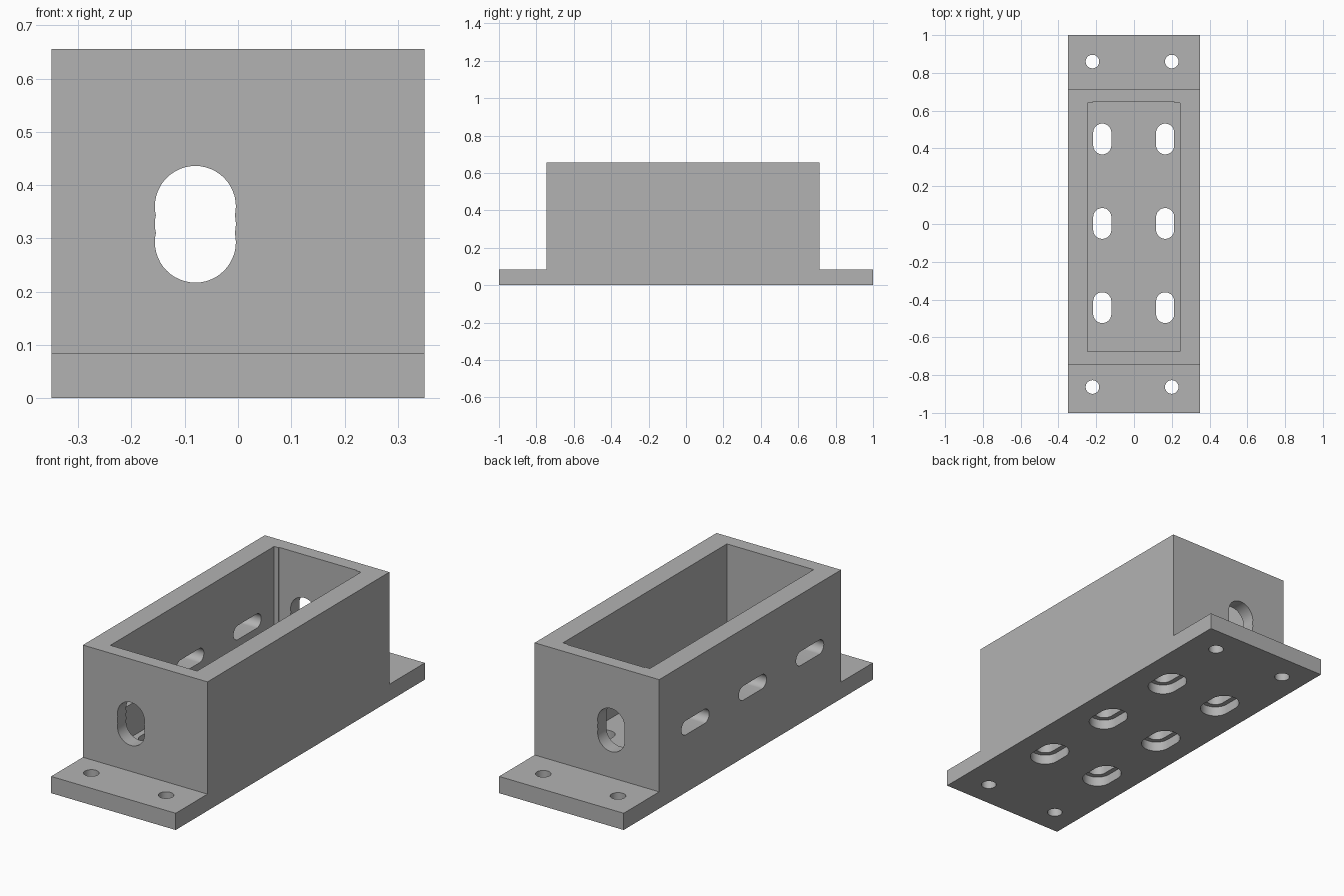
import bpy, bmesh, math
from mathutils import Matrix, Vector

if "Cube" in bpy.data.objects:
    bpy.data.objects.remove(bpy.data.objects["Cube"], do_unlink=True)

grey = bpy.data.materials.new("plain grey")
grey.use_nodes = True
colour = (0.45, 0.45, 0.45, 1)
grey.diffuse_color = colour
grey.node_tree.nodes["Principled BSDF"].inputs["Base Color"].default_value = colour


def prism(name, outline, depth, matrix):
    """Extrude a flat outline along local z, then place it."""
    bm = bmesh.new()
    face = bm.faces.new([bm.verts.new((u, v, 0)) for u, v in outline])
    top = bmesh.ops.extrude_face_region(bm, geom=[face])["geom"]
    moved = [g for g in top if isinstance(g, bmesh.types.BMVert)]
    bmesh.ops.translate(bm, verts=moved, vec=(0, 0, depth))
    bmesh.ops.recalc_face_normals(bm, faces=bm.faces)
    bm.transform(matrix)
    bmesh.ops.recalc_face_normals(bm, faces=bm.faces)
    mesh = bpy.data.meshes.new(name)
    bm.to_mesh(mesh)
    bm.free()
    obj = bpy.data.objects.new(name, mesh)
    bpy.context.collection.objects.link(obj)
    mesh.materials.append(grey)
    return obj


def slot(radius, core, steps=24):
    """Stadium outline, long along v; a circle when core is zero."""
    points = []
    for end, start in ((1, 0), (-1, math.pi)):
        for i in range(steps + (1 if core else 0)):
            a = start + math.pi * i / steps
            points.append((radius * math.cos(a), radius * math.sin(a) + end * core / 2))
    return points


def box(x0, x1, y0, y1):
    return [(x0, y0), (x1, y0), (x1, y1), (x0, y1)]


def cut(outline, depth, matrix):
    cutter = prism("cutter", outline, depth, matrix)
    cutter.hide_render = True
    mod = housing.modifiers.new("cut", 'BOOLEAN')
    mod.operation = 'DIFFERENCE'
    mod.solver = 'EXACT'
    mod.object = cutter
    cutters.append(cutter)


at = Matrix.Translation
along_x = Matrix.Rotation(math.pi / 2, 4, 'Y')
along_y = Matrix.Rotation(-math.pi / 2, 4, 'X')
cutters = []

# Housing: stepped side profile with mounting flanges at both ends
profile = [(-1, 0), (1, 0), (1, 0.085), (0.715, 0.085), (0.715, 0.655),
           (-0.745, 0.655), (-0.745, 0.085), (-1, 0.085)]
side = Matrix(((0, 0, 1, -0.35), (1, 0, 0, 0), (0, 1, 0, 0), (0, 0, 0, 1)))
housing = prism("housing", profile, 0.70, side)

# Open cavity with a very shallow recess in the back wall
cavity = [(-0.245, -0.675), (0.243, -0.675), (0.243, 0.64), (0.215, 0.64),
          (0.215, 0.645), (-0.22, 0.645), (-0.22, 0.64), (-0.245, 0.64)]
cut(cavity, 0.8, at((0, 0, 0.125)))

# Counterbored floor slots
for x in (-0.168, 0.165):
    for y in (-0.443, 0.003, 0.45):
        cut(slot(0.0725, 0.067), 0.15, at((x, y, -0.1)))
        cut(slot(0.048, 0.067), 0.3, at((x, y, -0.1)))

# Flange screw holes
for x in (-0.22, 0.2):
    for y in (-0.863, 0.86):
        cut(slot(0.036, 0), 0.3, at((x, y, -0.1)))

# Cable opening through both end walls, from three overlapping bores
for z in (0.293, 0.327, 0.360):
    cut(slot(0.076, 0), 2, at((-0.08, -0.95, z)) @ along_y)

# Long slots in one side wall
for y in (-0.495, -0.035, 0.425):
    cut(slot(0.036, 0.15), 0.3, at((-0.45, y, 0.329)) @ along_x)

# Bake the cuts and remove the cutters
graph = bpy.context.evaluated_depsgraph_get()
graph.update()
baked = bpy.data.meshes.new_from_object(housing.evaluated_get(graph))
housing.modifiers.clear()
housing.data = baked
baked.materials.clear()
baked.materials.append(grey)
for cutter in cutters:
    bpy.data.objects.remove(cutter, do_unlink=True)

bpy.ops.object.select_all(action='DESELECT')
housing.select_set(True)
bpy.context.view_layer.objects.active = housing
bpy.ops.object.shade_smooth_by_angle(angle=math.radians(30))
